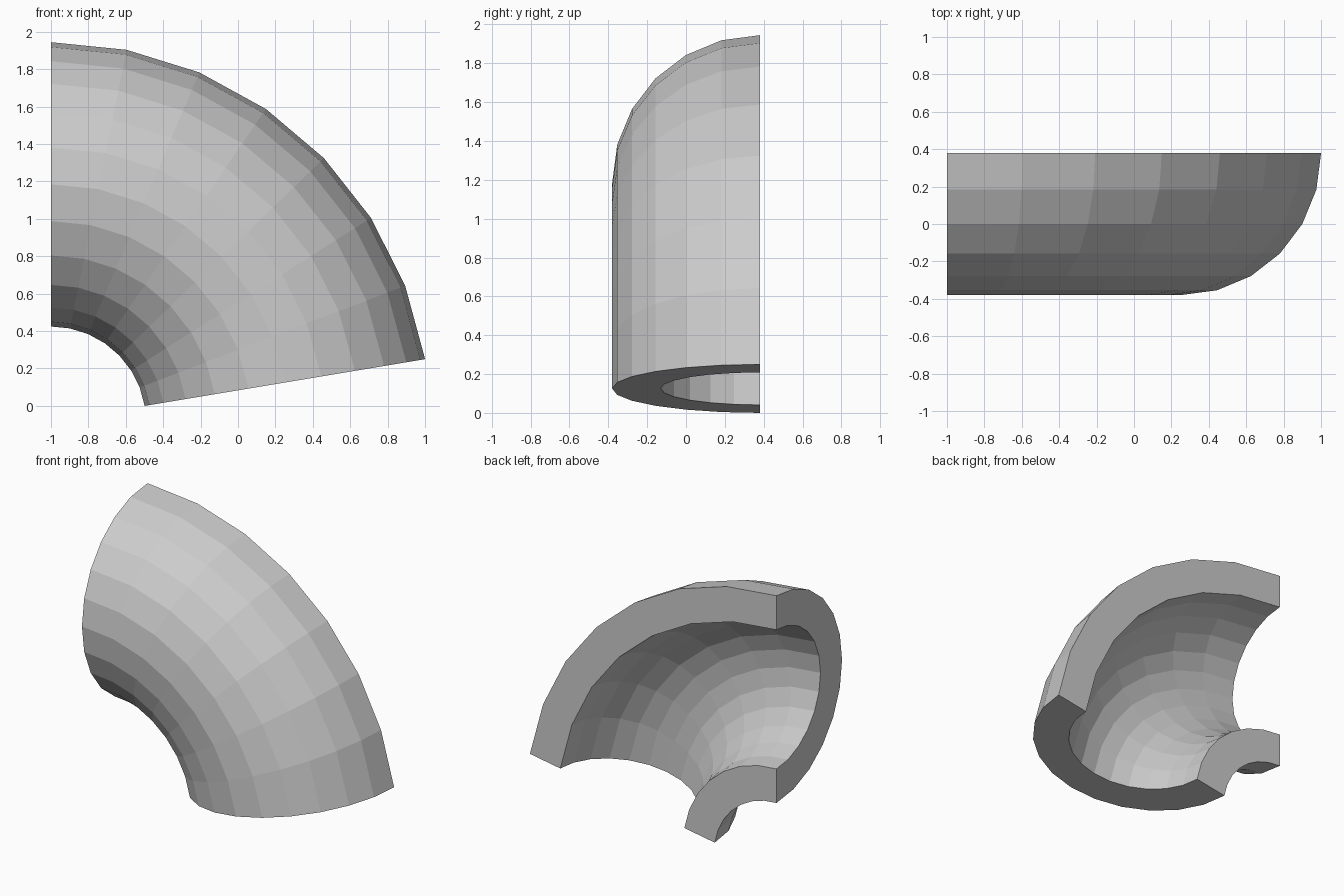
import bpy, bmesh
from math import sin, cos, pi, radians

if "Cube" in bpy.data.objects:
    bpy.data.objects.remove(bpy.data.objects["Cube"])

BEND_R, OUTER, INNER = 1.268, 0.76, 0.51   # bend radius, tube radii
CX, CY, CZ = -1.0, 0.38, -0.0835           # bend centre
SWEEP, STEPS, SIDES = radians(80.54), 7, 12

# half-annulus cross-section: (radial offset, y offset)
arc = [pi * i / SIDES for i in range(SIDES + 1)]
profile = [(OUTER * cos(a), -OUTER * sin(a)) for a in arc]
profile += [(INNER * cos(a), -INNER * sin(a)) for a in reversed(arc)]
n = len(profile)

# sweep the section around the bend
bm = bmesh.new()
rings = []
for s in range(STEPS + 1):
    t = SWEEP * s / STEPS
    rings.append([bm.verts.new((CX + (BEND_R + u) * sin(t), CY + v,
                                CZ + (BEND_R + u) * cos(t))) for u, v in profile])
for a, b in zip(rings, rings[1:]):
    for i in range(n):
        j = (i + 1) % n
        bm.faces.new((a[i], a[j], b[j], b[i]))

# wall thickness at both open ends
for ring in (rings[0], rings[-1]):
    for i in range(SIDES):
        bm.faces.new((ring[i], ring[i + 1], ring[n - 2 - i], ring[n - 1 - i]))

bmesh.ops.recalc_face_normals(bm, faces=bm.faces[:])
mesh = bpy.data.meshes.new("half_pipe_elbow")
bm.to_mesh(mesh)
bm.free()
bpy.context.collection.objects.link(bpy.data.objects.new("half_pipe_elbow", mesh))
